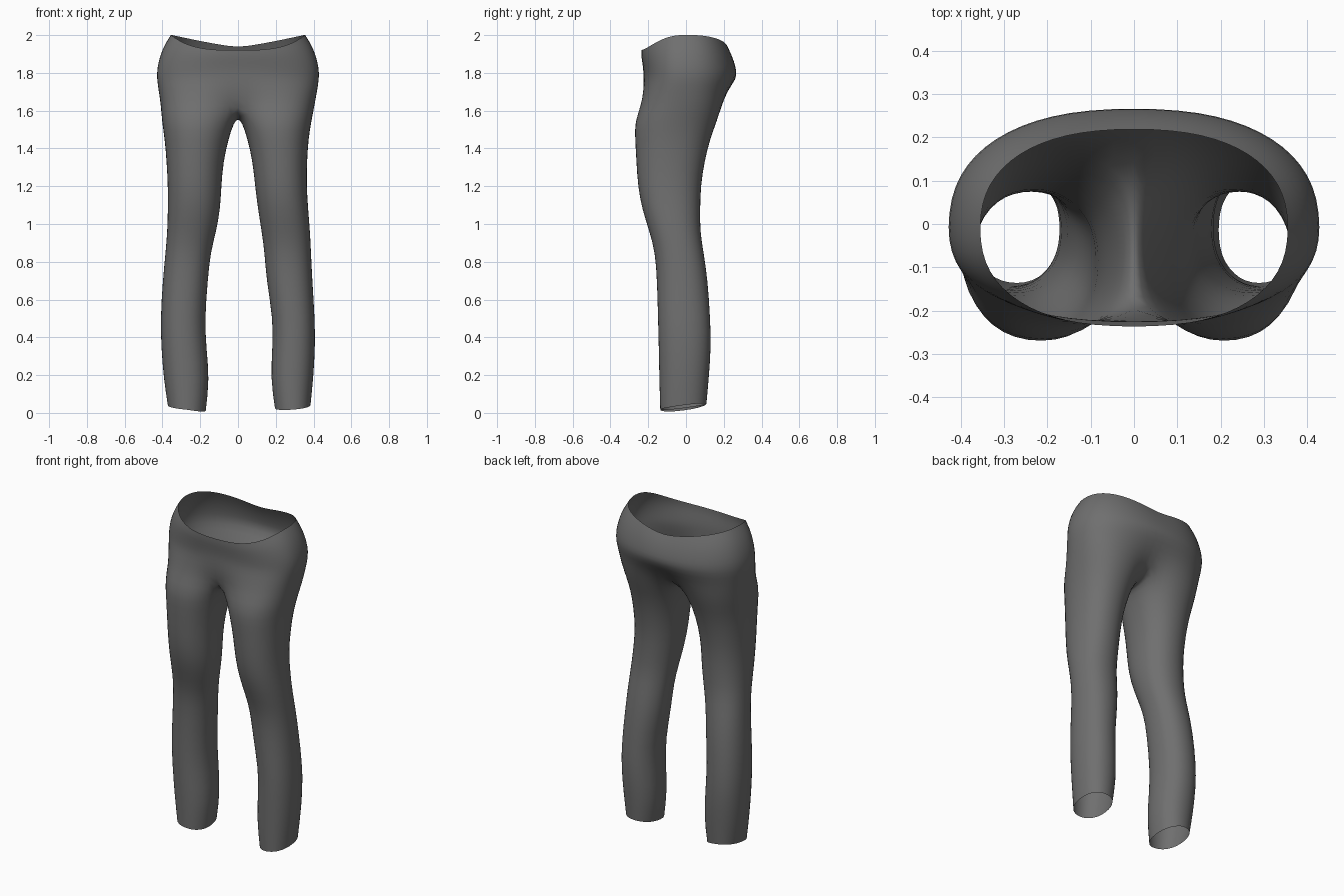
import bpy
import bmesh
from math import sin, cos, pi, copysign, radians

OUTER_STEPS = 16      # quads from front seam round the hip to back seam
INNER_POINTS = 5      # points along the crotch seam
OUTER_SWEEP = radians(145)

# Leg sections: height, front, back, right inner, right outer, left inner, left outer
LEG_SECTIONS = [
    (1.63, -.265, .205, 0, .41, 0, .405),
    (1.54, -.275, .165, .02, .405, .02, .39),
    (1.45, -.272, .13, .05, .39, .05, .375),
    (1.33, -.265, .1, .077, .38, .077, .367),
    (1.2, -.257, .08, .088, .373, .09, .365),
    (1.08, -.235, .077, .093, .373, .105, .373),
    (.96, -.195, .076, .115, .376, .125, .383),
    (.85, -.165, .095, .145, .385, .14, .388),
    (.7, -.155, .117, .16, .4, .15, .395),
    (.5, -.15, .13, .175, .412, .185, .408),
    (.35, -.146, .135, .168, .408, .182, .41),
    (.18, -.143, .122, .15, .395, .172, .4),
    (.035, -.138, .11, .17, .373, .195, .385),
]

# Hip sections: rise toward waist rim, half width, front, back
HIP_SECTIONS = [
    (1, .357, -.238, .22),
    (.8, .387, -.238, .238),
    (.55, .413, -.232, .255),
    (.25, .43, -.226, .268),
    (0, .432, -.226, .27),
]
HIP_BASE = 1.77


def power(value, exponent):
    return copysign(abs(value) ** exponent, value)


def rounded(angle, cx, cy, rx, front, back, square):
    """Point on a squarish oval with separate front and back depths."""
    x = cx + rx * power(cos(angle), 2 / square)
    s = power(sin(angle), 2 / square)
    return x, cy + s * (back - cy if s > 0 else cy - front)


def hip_point(t, width, front, back):
    x, y = rounded(t, 0, -.01, width, front, back, 2.35)
    return (0 if abs(x) < .002 else x), y


def leg_point(angle, section, side):
    z, front, back, r_in, r_out, l_in, l_out = section
    inner, outer = (l_in, l_out) if side > 0 else (r_in, r_out)
    return rounded(angle, (inner + outer) / 2, (front + back) / 2,
                   (outer - inner) / 2, front, back, 2.2)


def rim_height(t):
    c = max(cos(t), 0)
    return 1.935 + .067 * c if t > 0 else 1.92 + .082 * c ** 3


def build_half(bm, side):
    arc = [-pi / 2 + pi * i / OUTER_STEPS for i in range(OUTER_STEPS + 1)]
    sweep = [t / (pi / 2) * OUTER_SWEEP for t in arc]
    gap = 2 * (pi - OUTER_SWEEP)
    full = sweep + [OUTER_SWEEP + gap * (j + 1) / (INNER_POINTS + 1)
                    for j in range(INNER_POINTS)]

    # Waist and hips
    rings = []
    for rise, width, front, back in HIP_SECTIONS:
        ring = []
        for t in arc:
            x, y = hip_point(t, width, front, back)
            ring.append((x, y, HIP_BASE + rise * (rim_height(t) - HIP_BASE)))
        rings.append(ring)

    # Lower hips, gradually taking the shape of two thighs
    for z, blend, hip in ((1.7, .25, (.425, -.235, .245)),
                          (1.63, .6, (.412, -.232, .205))):
        ring = []
        for i, t in enumerate(arc):
            hx, hy = hip_point(t, *hip)
            lx, ly = leg_point(sweep[i], LEG_SECTIONS[0], side)
            x = 0 if i in (0, OUTER_STEPS) else hx + (lx - hx) * blend
            ring.append((x, hy + (ly - hy) * blend, z))
        rings.append(ring)

    # Crotch seam closes the last hip ring into the top of a leg
    seam = []
    front_end, back_end = rings[-1][0], rings[-1][-1]
    for j in range(INNER_POINTS):
        u = (j + 1) / (INNER_POINTS + 1)
        y = back_end[1] + (front_end[1] - back_end[1]) * u
        seam.append((0, y, back_end[2] - .075 * sin(pi * u) ** .8))

    # Legs with a slightly uneven hem
    legs = []
    for section in LEG_SECTIONS[1:]:
        ring = []
        for angle in full:
            x, y = leg_point(angle, section, side)
            z = section[0]
            if section is LEG_SECTIONS[-1]:
                z += .13 * y + .008 * cos(angle)
                if side < 0:
                    z -= .012 * max(-cos(angle), 0)
            ring.append((x, y, z))
        legs.append(ring)

    def add(ring):
        return [bm.verts.new((side * x, y, z)) for x, y, z in ring]

    def bridge(upper, lower, closed):
        n = len(upper)
        for i in range(n if closed else n - 1):
            k = (i + 1) % n
            quad = [upper[i], lower[i], lower[k], upper[k]]
            bm.faces.new(quad if side > 0 else quad[::-1])

    hips = [add(r) for r in rings]
    for upper, lower in zip(hips, hips[1:]):
        bridge(upper, lower, False)
    tubes = [hips[-1] + add(seam)] + [add(r) for r in legs]
    for upper, lower in zip(tubes, tubes[1:]):
        bridge(upper, lower, True)


cube = bpy.data.objects.get("Cube")
if cube:
    bpy.data.objects.remove(cube, do_unlink=True)

# Fabric colour
fabric = bpy.data.materials.new("dark_grey_fabric")
fabric.use_nodes = True
grey = (.16, .16, .16, 1)
fabric.diffuse_color = grey
for node in fabric.node_tree.nodes:
    if node.type == 'BSDF_PRINCIPLED':
        node.inputs["Base Color"].default_value = grey
        node.inputs["Roughness"].default_value = .8

# Both halves, welded along the centre seam
bm = bmesh.new()
for side in (1, -1):
    build_half(bm, side)
seam_verts = [v for v in bm.verts if abs(v.co.x) < 1e-5]
bmesh.ops.remove_doubles(bm, verts=seam_verts, dist=.0005)
mesh = bpy.data.meshes.new("trousers")
bm.to_mesh(mesh)
bm.free()
mesh.materials.append(fabric)
for poly in mesh.polygons:
    poly.use_smooth = True

trousers = bpy.data.objects.new("trousers", mesh)
bpy.context.collection.objects.link(trousers)
smooth = trousers.modifiers.new("smooth_cloth", 'SUBSURF')
smooth.levels = smooth.render_levels = 1
